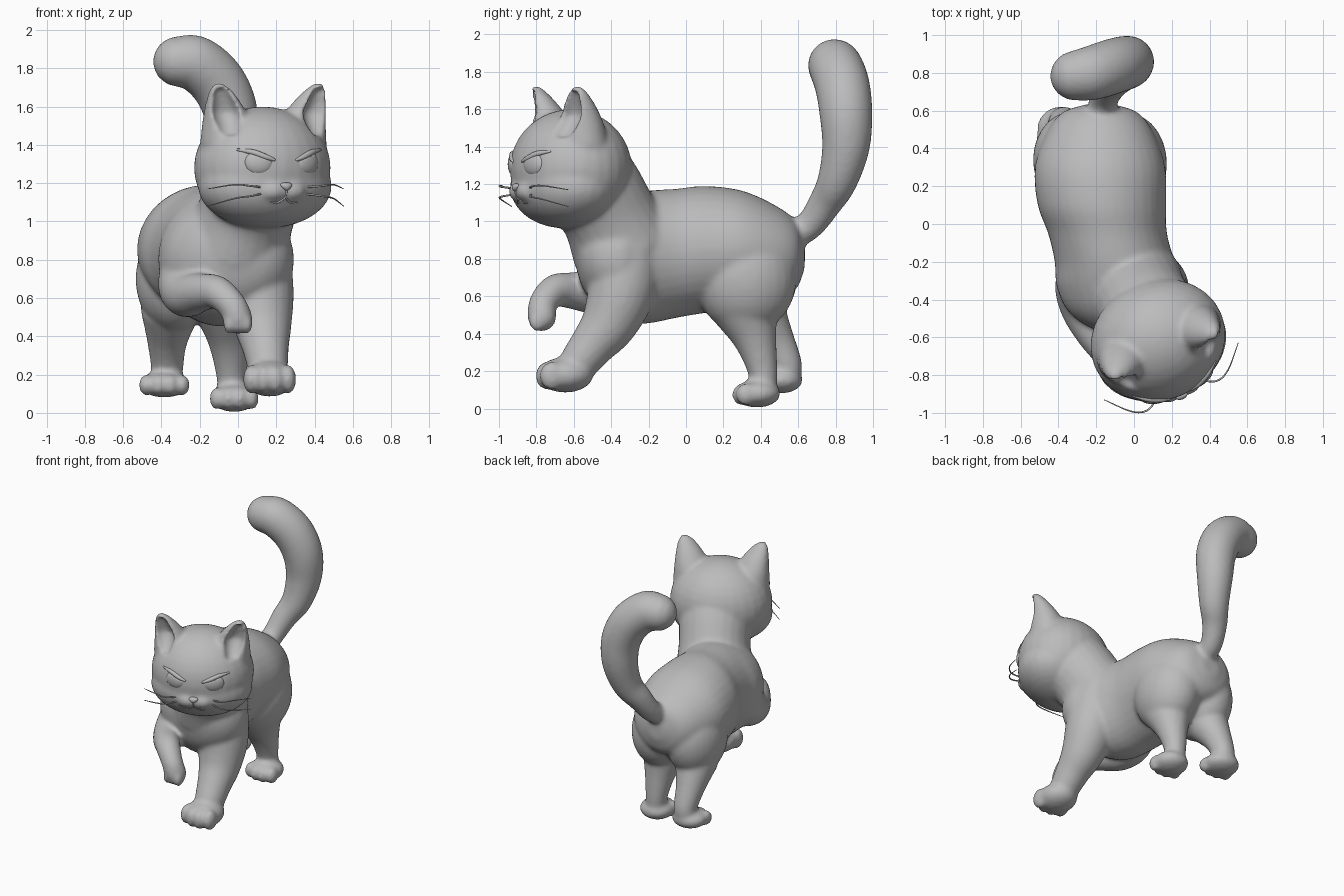
import bpy, bmesh, math
from mathutils import Vector, Matrix
from mathutils.bvhtree import BVHTree

if "Cube" in bpy.data.objects:
    bpy.data.objects.remove(bpy.data.objects["Cube"])

grey = bpy.data.materials.new("soft_grey")
grey.diffuse_color = (0.5, 0.5, 0.5, 1)
grey.use_nodes = True
grey.node_tree.nodes["Principled BSDF"].inputs["Base Color"].default_value = grey.diffuse_color

# Head frame: local x = across the face, local -y = forward
HEAD = Matrix.Translation((0.127, -0.615, 1.28)) @ Matrix.Rotation(math.radians(23), 4, 'Z')


def resample(pts, n=5):
    """Catmull-Rom interpolation of points with any number of components."""
    p = [Vector(q) for q in pts]
    p = [p[0] * 2 - p[1]] + p + [p[-1] * 2 - p[-2]]
    out = []
    for i in range(1, len(p) - 2):
        a, b, c, d = p[i - 1:i + 3]
        for k in range(n):
            t = k / n
            out.append((b * 2 + (c - a) * t + (a * 2 - b * 5 + c * 4 - d) * t * t
                        + (b * 3 - a - c * 3 + d) * t ** 3) * 0.5)
    return out + [p[-2]]


def loft(bm, rings, sides=24):
    """Skin a list of (centre, u, v) ellipses and cap both ends."""
    angles = [2 * math.pi * k / sides for k in range(sides)]
    loops = [[bm.verts.new(c + u * math.cos(a) + v * math.sin(a)) for a in angles]
             for c, u, v in rings]
    for r, s in zip(loops, loops[1:]):
        for k in range(sides):
            j = (k + 1) % sides
            bm.faces.new((r[k], r[j], s[j], s[k]))
    bm.faces.new(loops[0][::-1])
    bm.faces.new(loops[-1])


def tube(bm, pts, sides=24):
    """Round-ended tube through (x, y, z, radius) points."""
    p = resample(pts)
    cs, rs = [Vector(q[:3]) for q in p], [q[3] for q in p]
    t0, t1 = (cs[0] - cs[1]).normalized(), (cs[-1] - cs[-2]).normalized()
    caps = [math.radians(a) for a in (25, 50, 70, 84)]
    start = [(cs[0] + t0 * rs[0] * math.sin(a), rs[0] * math.cos(a)) for a in reversed(caps)]
    end = [(cs[-1] + t1 * rs[-1] * math.sin(a), rs[-1] * math.cos(a)) for a in caps]
    line = start + list(zip(cs, rs)) + end
    u, rings = t0.orthogonal(), []
    for i, (c, r) in enumerate(line):
        t = (line[min(i + 1, len(line) - 1)][0] - line[max(i - 1, 0)][0]).normalized()
        u = (u - t * u.dot(t)).normalized()
        rings.append((c, u * r, t.cross(u) * r))
    loft(bm, rings, sides)


def ball(bm, c, s, frame=Matrix.Identity(4)):
    bmesh.ops.create_uvsphere(bm, u_segments=28, v_segments=18, radius=1,
                              matrix=frame @ Matrix.Translation(c) @ Matrix.Diagonal((*s, 1)))


def finish(bm, name):
    bmesh.ops.recalc_face_normals(bm, faces=bm.faces[:])
    me = bpy.data.meshes.new(name)
    bm.to_mesh(me)
    bm.free()
    me.shade_smooth()
    me.materials.append(grey)
    ob = bpy.data.objects.new(name, me)
    bpy.context.collection.objects.link(ob)
    return ob


def paw(bm, c, s):
    """Foot pad with four toes along its front edge."""
    x, y, z = c
    ball(bm, c, s)
    for k in (-1.5, -0.5, 0.5, 1.5):
        ball(bm, (x + k * s[0] * 0.48, y - s[1] * (0.66 - 0.08 * k * k), z - 0.005),
             (s[0] * 0.31, s[1] * 0.44, s[2] * 0.8))


body = bmesh.new()
scoops = bmesh.new()

# Torso: (y, centre x, centre z, half width, half height)
torso = [(0.635, -0.18, 0.82, 0.07, 0.07), (0.59, -0.18, 0.82, 0.2, 0.18),
         (0.48, -0.18, 0.83, 0.285, 0.255), (0.3, -0.18, 0.85, 0.345, 0.315),
         (0.1, -0.17, 0.85, 0.34, 0.34), (-0.05, -0.14, 0.83, 0.315, 0.345),
         (-0.2, -0.1, 0.81, 0.32, 0.355), (-0.33, -0.06, 0.8, 0.35, 0.34),
         (-0.46, -0.04, 0.81, 0.31, 0.28), (-0.55, -0.02, 0.83, 0.21, 0.19),
         (-0.6, -0.01, 0.86, 0.06, 0.06)]
loft(body, [(Vector((cx, y, cz)), Vector((rx, 0, 0)), Vector((0, 0, rz)))
            for y, cx, cz, rx, rz in resample(torso)], 36)

# Neck
tube(body, [(-0.01, -0.34, 0.88, 0.28), (0.04, -0.41, 1.03, 0.255),
            (0.08, -0.48, 1.15, 0.26), (0.12, -0.56, 1.25, 0.27)])

# Tail
tube(body, [(-0.17, 0.55, 0.92, 0.08), (-0.16, 0.66, 0.98, 0.078), (-0.12, 0.745, 1.1, 0.09),
            (-0.06, 0.81, 1.22, 0.107), (-0.03, 0.855, 1.4, 0.128), (-0.04, 0.855, 1.58, 0.142),
            (-0.11, 0.835, 1.73, 0.147), (-0.22, 0.8, 1.825, 0.145), (-0.31, 0.785, 1.835, 0.134)])

# Hind legs
ball(body, (-0.04, 0.32, 0.69), (0.215, 0.27, 0.29))
tube(body, [(-0.05, 0.31, 0.55, 0.19), (-0.04, 0.37, 0.37, 0.117),
            (-0.035, 0.41, 0.2, 0.08), (-0.03, 0.41, 0.1, 0.075)])
paw(body, (-0.02, 0.38, 0.08), (0.125, 0.125, 0.075))
ball(body, (-0.33, 0.34, 0.7), (0.205, 0.255, 0.28))
tube(body, [(-0.355, 0.38, 0.53, 0.155), (-0.37, 0.475, 0.37, 0.105),
            (-0.37, 0.535, 0.24, 0.085), (-0.375, 0.535, 0.165, 0.082)])
paw(body, (-0.385, 0.5, 0.15), (0.13, 0.125, 0.07))

# Planted front leg
tube(body, [(0.07, -0.32, 0.84, 0.2), (0.11, -0.345, 0.63, 0.183), (0.13, -0.41, 0.46, 0.152),
            (0.145, -0.5, 0.34, 0.122), (0.155, -0.57, 0.25, 0.107), (0.165, -0.62, 0.19, 0.09)])
paw(body, (0.165, -0.645, 0.18), (0.135, 0.15, 0.095))

# Raised front leg
tube(body, [(-0.22, -0.24, 0.8, 0.17), (-0.27, -0.34, 0.67, 0.15), (-0.26, -0.46, 0.62, 0.122),
            (-0.19, -0.6, 0.63, 0.1), (-0.11, -0.7, 0.63, 0.087),
            (-0.03, -0.765, 0.56, 0.076), (0.0, -0.77, 0.49, 0.078)])
for k in (-1, 0, 1):
    ball(body, (0.0 + k * 0.045, -0.795, 0.465), (0.033, 0.045, 0.052))

# Head, broad jaw and muzzle
ball(body, (0, 0, 0), (0.365, 0.32, 0.32), HEAD)
ball(body, (0, -0.035, -0.095), (0.362, 0.28, 0.222), HEAD)
for s in (-1, 1):
    ball(body, (s * 0.05, -0.265, -0.12), (0.085, 0.068, 0.058), HEAD)

# Ears, with scooped hollows: (x, forward, z, half width, half depth)
ear = [(0.2, 0.02, 0.12, 0.15, 0.14), (0.215, 0.03, 0.24, 0.128, 0.115),
       (0.24, 0.05, 0.33, 0.097, 0.084), (0.266, 0.072, 0.4, 0.062, 0.052),
       (0.28, 0.082, 0.435, 0.03, 0.026), (0.283, 0.084, 0.445, 0.012, 0.01)]
for s in (-1, 1):
    n = Vector((s * 0.34, -0.94, 0))
    u = Vector((0.94, s * 0.34, 0))
    rot = HEAD.to_3x3()
    outer, inner = [], []
    for x, d, z, a, b in resample(ear):
        c = Vector((s * x, -d, z))
        outer.append((HEAD @ c, rot @ u * a, rot @ n * b))
        if 0.15 < z < 0.42:
            w = min(1, (z - 0.13) / 0.16)
            inner.append((HEAD @ (c + n * b * (1.35 - 0.45 * w)),
                          rot @ u * a * (0.25 + 0.42 * w), rot @ n * b * (0.3 + 0.52 * w)))
    loft(body, outer)
    loft(scoops, inner)

# Fuse the body into one skin and cut the ear hollows
cat = finish(body, "body")
cutter = finish(scoops, "ear_cutter")
cutter.hide_render = True
for step in range(2):
    m = cat.modifiers.new("fuse", 'REMESH')
    m.mode, m.voxel_size = 'VOXEL', 0.013
    if step == 0:
        m = cat.modifiers.new("hollow", 'BOOLEAN')
        m.operation, m.object = 'DIFFERENCE', cutter
m = cat.modifiers.new("soften", 'SMOOTH')
m.factor, m.iterations = 0.5, 9
dg = bpy.context.evaluated_depsgraph_get()
skin = bpy.data.meshes.new_from_object(cat.evaluated_get(dg))
cat.modifiers.clear()
cat.data = skin
skin.materials.clear()
skin.materials.append(grey)
skin.shade_smooth()
bpy.data.objects.remove(cutter)
tree = BVHTree.FromPolygons([v.co for v in skin.vertices], [p.vertices[:] for p in skin.polygons])


def on_face(x, z):
    """Point on the face skin, in head coordinates, at a given x and height."""
    hit = tree.ray_cast(HEAD @ Vector((x, -1, z - 1.28)), HEAD.to_3x3() @ Vector((0, 1, 0)))[0]
    return HEAD.inverted() @ hit if hit else Vector((x, -0.3, z - 1.28))


def face_line(bm, pts):
    tube(bm, [(*(HEAD @ on_face(x, z)), r) for x, z, r in pts], 10)


for s, side in ((-1, "right"), (1, "left")):
    # Eye: lens cut by a slanted upper lid line
    bm = bmesh.new()
    ball(bm, (0, 0, 0), (0.076, 0.034, 0.064))
    cut = bmesh.ops.bisect_plane(bm, geom=bm.verts[:] + bm.edges[:] + bm.faces[:],
                                 plane_co=(0, 0, 0.032), plane_no=(-0.36 * s, 0, 1),
                                 clear_outer=True)
    bmesh.ops.holes_fill(bm, edges=[e for e in bm.edges if e.is_boundary], sides=0)
    spot = on_face(s * 0.136, 1.306) + Vector((0, 0.02, 0))
    bm.transform(HEAD @ Matrix.Translation(spot) @ Matrix.Rotation(s * math.radians(19), 4, 'Z'))
    finish(bm, side + "_eye")

    # Brow resting on the lid
    bm = bmesh.new()
    face_line(bm, [(s * 0.065, 1.322, 0.008), (s * 0.11, 1.338, 0.015),
                   (s * 0.17, 1.362, 0.015), (s * 0.235, 1.374, 0.006)])
    finish(bm, side + "_brow")

    # Whiskers
    bm = bmesh.new()
    for z0, z1, z2 in ((1.178, 1.192, 1.17), (1.145, 1.12, 1.08)):
        pts = [(0.12, -0.28, z0), (0.2, -0.32, (z0 + z1) / 2), (0.28, -0.29, z1), (0.385, -0.18, z2)]
        tube(bm, [(*(HEAD @ Vector((s * x, y, z - 1.28))), r)
                  for (x, y, z), r in zip(pts, (0.005, 0.005, 0.004, 0.002))], 8)
    finish(bm, side + "_whiskers")

# Nose: small pad, wider at the top
bm = bmesh.new()
ball(bm, (0, 0, 0), (0.03, 0.02, 0.022))
for v in bm.verts:
    v.co.x *= 1 + 22 * v.co.z
bm.transform(HEAD @ Matrix.Translation(on_face(0, 1.182)))
finish(bm, "nose")

# Mouth
bm = bmesh.new()
face_line(bm, [(0, 1.165, 0.005), (0, 1.145, 0.005), (0, 1.125, 0.005)])
for s in (-1, 1):
    face_line(bm, [(0, 1.125, 0.005), (s * 0.035, 1.1, 0.005), (s * 0.075, 1.1, 0.003)])
finish(bm, "mouth")
